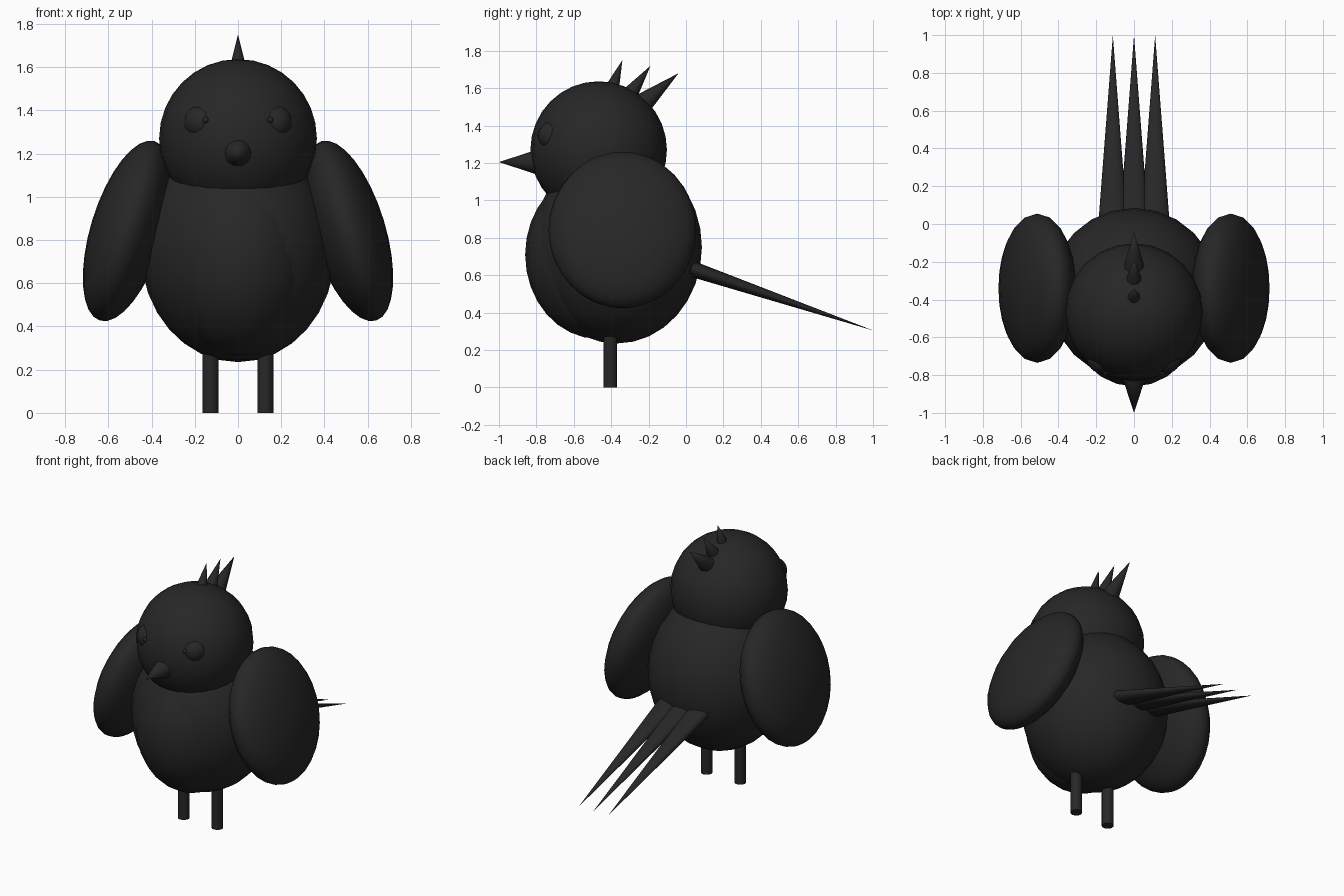
import bpy
from math import radians
from mathutils import Vector

cube = bpy.data.objects.get("Cube")
if cube:
    bpy.data.objects.remove(cube)

charcoal = bpy.data.materials.new("charcoal")
charcoal.use_nodes = True
charcoal.diffuse_color = (0.02, 0.02, 0.02, 1)
charcoal.node_tree.nodes["Principled BSDF"].inputs["Base Color"].default_value = (0.02, 0.02, 0.02, 1)


def finish(name):
    ob = bpy.context.object
    ob.name = name
    ob.data.materials.append(charcoal)
    bpy.ops.object.shade_smooth_by_angle(angle=radians(35))
    return ob


def ellipsoid(name, centre, radii, tilt=0.0, segments=24, rings=16):
    bpy.ops.mesh.primitive_uv_sphere_add(segments=segments, ring_count=rings, location=centre,
                                         rotation=(0, tilt, 0))
    bpy.context.object.scale = radii
    return finish(name)


def spike(name, base, tip, width, thickness=None, sides=16):
    base, tip = Vector(base), Vector(tip)
    axis = tip - base
    bpy.ops.mesh.primitive_cone_add(vertices=sides, radius1=1, radius2=0, depth=1,
                                    location=(base + tip) / 2)
    ob = bpy.context.object
    # Every spike lies in a plane of constant x
    ob.rotation_euler = (Vector((0, 0, 1)).angle(axis) * (1 if axis.y < 0 else -1), 0, 0)
    ob.scale = (width, thickness or width, axis.length)
    return finish(name)


# Body, belly and head
ellipsoid("body", (0, -0.37, 0.75), (0.45, 0.455, 0.515))
ellipsoid("belly", (0, -0.47, 0.71), (0.35, 0.39, 0.45))
ellipsoid("head", (0, -0.467, 1.27), (0.365, 0.365, 0.367))

# Beak
spike("beak", (0, -0.78, 1.205), (0, -1.0, 1.205), 0.072)

# Paired parts
for side, s in (("left", 1), ("right", -1)):
    ellipsoid(side + "_wing", (s * 0.512, -0.34, 0.842), (0.17, 0.395, 0.434), -s * radians(17))
    ellipsoid(side + "_eye", (s * 0.17, -0.71, 1.345), (0.08, 0.08, 0.08))
    ellipsoid(side + "_eye_glint", (s * 0.15, -0.787, 1.355), (0.014, 0.014, 0.014), segments=12, rings=8)
    bpy.ops.mesh.primitive_cylinder_add(vertices=16, radius=0.037, depth=0.36,
                                        location=(s * 0.127, -0.405, 0.18))
    finish(side + "_leg")

# Crest feathers
crest = [((-0.395, 1.60), (-0.34, 1.75), 0.038),
         ((-0.305, 1.56), (-0.19, 1.72), 0.046),
         ((-0.23, 1.52), (-0.04, 1.68), 0.056)]
for name, (base, tip, radius) in zip(("front", "middle", "back"), crest):
    spike(name + "_crest_feather", (0, *base), (0, *tip), radius, sides=12)

# Flattened tail feathers
for name, x in (("left", 0.112), ("middle", 0), ("right", -0.112)):
    spike(name + "_tail_feather", (x, 0.0, 0.645), (x, 1.0, 0.305), 0.077, 0.044)
